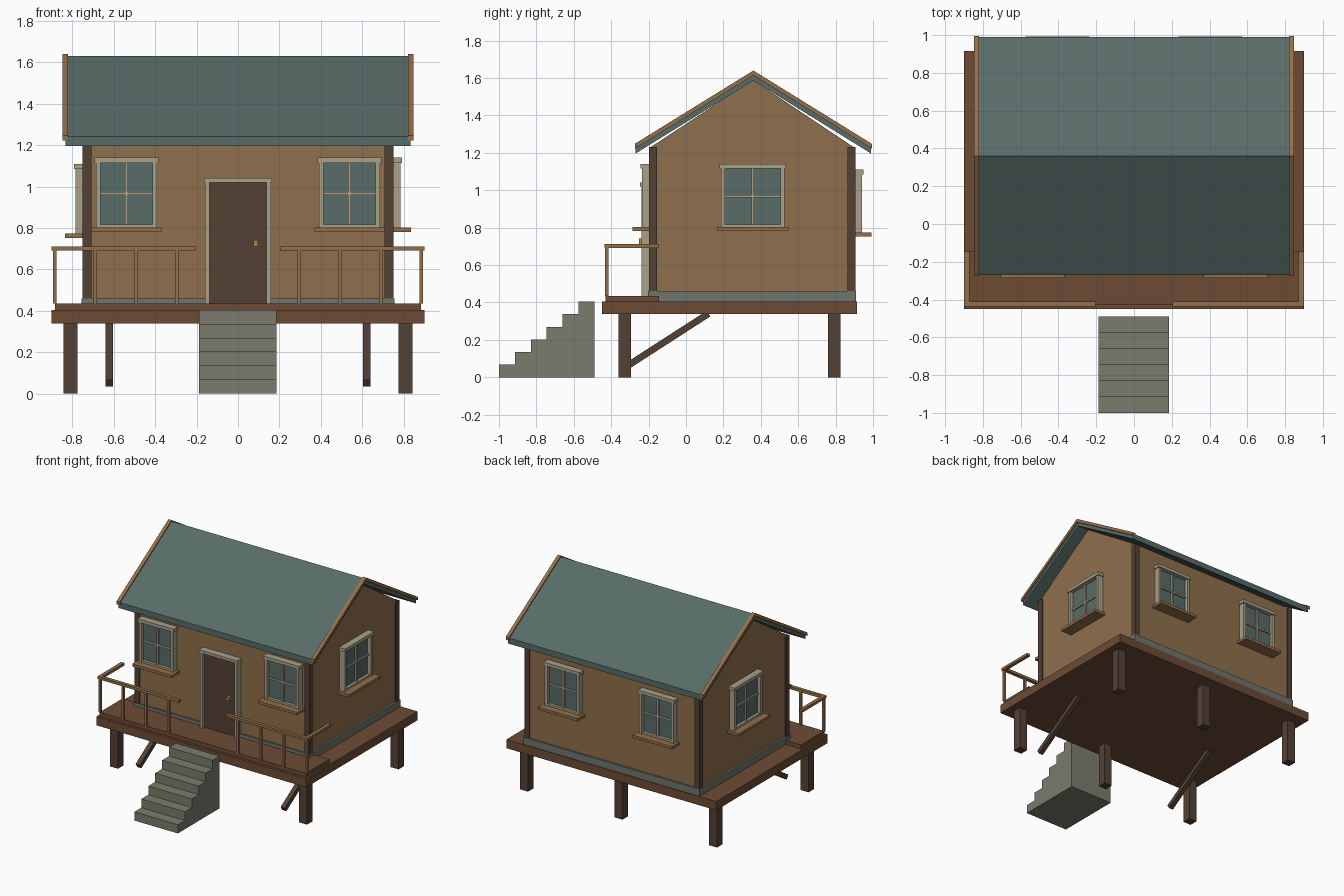
import bpy, bmesh, math
from mathutils import Matrix, Vector

if "Cube" in bpy.data.objects:
    bpy.data.objects.remove(bpy.data.objects["Cube"])


def material(name, srgb):
    m = bpy.data.materials.new(name)
    lin = [((c / 255 + 0.055) / 1.055) ** 2.4 for c in srgb]
    m.diffuse_color = (*lin, 1)
    m.use_nodes = True
    m.node_tree.nodes["Principled BSDF"].inputs["Base Color"].default_value = m.diffuse_color
    return m


WALL = material("wall wood", (143, 111, 76))
TRIM = material("light trim wood", (147, 111, 74))
DECK = material("deck wood", (108, 75, 53))
DARK = material("dark wood", (84, 65, 53))
TEAL = material("teal", (88, 108, 104))
CREAM = material("cream frame", (168, 161, 138))
STONE = material("stone", (123, 123, 109))
BASE = material("base trim", (113, 117, 108))
BRASS = material("brass", (176, 132, 72))


def finish(name, bm, mat):
    bmesh.ops.recalc_face_normals(bm, faces=bm.faces)
    me = bpy.data.meshes.new(name)
    bm.to_mesh(me)
    bm.free()
    me.materials.append(mat)
    ob = bpy.data.objects.new(name, me)
    bpy.context.collection.objects.link(ob)
    return ob


def boxes(name, mat, spans, matrix=Matrix()):
    """One object from boxes given as (x0, x1, y0, y1, z0, z1)."""
    bm = bmesh.new()
    for x0, x1, y0, y1, z0, z1 in spans:
        m = Matrix.Translation(((x0 + x1) / 2, (y0 + y1) / 2, (z0 + z1) / 2))
        m = m @ Matrix.Diagonal((x1 - x0, y1 - y0, z1 - z0, 1))
        bmesh.ops.create_cube(bm, size=1, matrix=matrix @ m)
    return finish(name, bm, mat)


def prism(name, mat, profile, x0, x1):
    """Extrude a (y, z) profile along x."""
    bm = bmesh.new()
    face = bm.faces.new([bm.verts.new((x0, y, z)) for y, z in profile])
    new = bmesh.ops.extrude_face_region(bm, geom=[face])["geom"]
    verts = [v for v in new if isinstance(v, bmesh.types.BMVert)]
    bmesh.ops.translate(bm, verts=verts, vec=(x1 - x0, 0, 0))
    return finish(name, bm, mat)


# Platform, porch boards and stilts
boxes("deck", DECK, [(-.9, .9, -.45, .915, .338, .405)])
boxes("porch_floor", DECK, [(-.885, .885, -.43, -.145, .405, .435)])
boxes("stilts", DARK, [(x - .034, x + .034, y - .033, y + .033, 0, .34)
                       for x in (-.81, 0, .81) for y in (-.328, .793)])

# Diagonal braces under the deck
a, b = Vector((0, -.33, .05)), Vector((0, .12, .34))
tilt = Matrix.Rotation(math.atan2(b.z - a.z, b.y - a.y), 4, 'X')
for side, x in (("left", -.622), ("right", .622)):
    boxes(side + "_brace", DARK, [(-.018, .018, 0, (b - a).length, -.018, .018)],
          Matrix.Translation((x, a.y, a.z)) @ tilt)

# Stone steps
STEPS, RUN, RISE = 6, .085, .0675
stairs = [(-1, 0)]
for i in range(STEPS):
    stairs += [(-1 + i * RUN, (i + 1) * RISE), (-1 + (i + 1) * RUN, (i + 1) * RISE)]
stairs.append((-1 + STEPS * RUN, 0))
prism("stairs", STONE, stairs, -.188, .185)

# House body with gables, base trim and corner posts
Y0, Y1, YM = -.19, .897, .357
prism("walls", WALL, [(Y0, .4), (Y1, .4), (Y1, 1.23), (YM, 1.59), (Y0, 1.23)], -.74, .74)
boxes("base_trim", BASE, [(-.755, .755, -.203, .91, .403, .46)])
boxes("corner_posts", DARK, [(x - .021, x + .021, y - .021, y + .021, .405, 1.23)
                             for x in (-.729, .729) for y in (-.177, .885)])


# Roof and barge boards follow one chevron profile
def chevron(ya, yb, top_eave, top_ridge, thick):
    return [(ya, top_eave), (YM + .003, top_ridge), (yb, top_eave),
            (yb, top_eave - thick), (YM + .003, top_ridge - thick), (ya, top_eave - thick)]


prism("roof", TEAL, chevron(-.27, .99, 1.241, 1.631, .045), -.834, .834)
for side, s in (("left", -1), ("right", 1)):
    prism(side + "_barge_board", TRIM, chevron(-.274, .994, 1.248, 1.64, .026), s * .82, s * .848)


# Window with frame, cross bars, glass and sill; local -y points out of the wall
def window(name, wall_point, angle, half, dz=0):
    m = Matrix.Translation((*wall_point, dz)) @ Matrix.Rotation(math.radians(angle), 4, 'Z')
    h = half
    boxes(name + "_frame", CREAM, [
        (-h - .008, h + .008, -.052, 0, 1.115, 1.14),
        (-h, -h + .022, -.045, 0, .803, 1.115),
        (h - .022, h, -.045, 0, .803, 1.115),
        (-h + .022, h - .022, -.04, 0, .803, .818),
        (-.007, .007, -.03, 0, .818, 1.115),
        (-h + .022, h - .022, -.029, 0, .96, .974)], m)
    boxes(name + "_glass", TEAL, [(-h + .01, h - .01, -.018, 0, .81, 1.125)], m)
    boxes(name + "_sill", TRIM, [(-h - .022, h + .022, -.095, 0, .782, .803)], m)


for side, s in (("left", -1), ("right", 1)):
    window("front_" + side + "_window", (s * .538, Y0), 0, .147)
    window("back_" + side + "_window", (s * .405, Y1), 180, .147, -.03)
window("right_window", (.74, YM), 90, .17)
window("left_window", (-.74, YM), -90, .17, -.03)

# Front door
boxes("door", DARK, [(-.145, .145, -.212, Y0, .435, 1.022)])
boxes("door_frame", CREAM, [(-.165, .165, -.245, Y0, 1.02, 1.042),
                            (-.16, -.138, -.238, Y0, .435, 1.02),
                            (.138, .16, -.238, Y0, .435, 1.02)])
boxes("door_handle", BRASS, [(.074, .096, -.25, -.21, .712, .742)])

# Porch railing on both sides of the steps
for side, s in (("left", -1), ("right", 1)):
    rail = [(-.9, -.203, -.437, -.41, .692, .712), (-.9, -.872, -.41, -.145, .692, .712)]
    rail += [(x - .009, x + .009, -.432, -.414, .435, .692) for x in (-.885, -.689, -.492, -.296)]
    boxes(side + "_railing", TRIM, rail, Matrix.Diagonal((-s, 1, 1, 1)))
